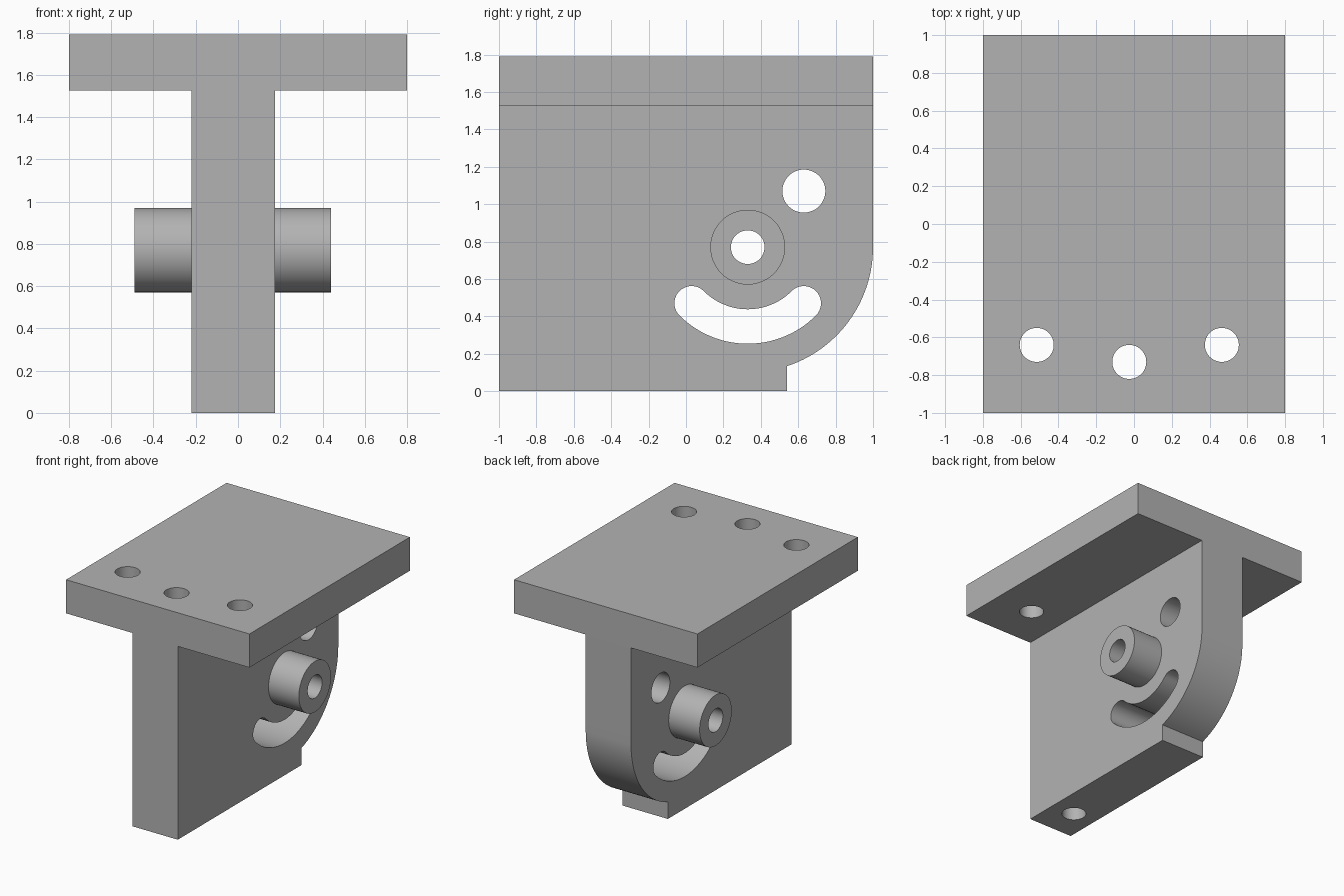
import bpy, bmesh
from math import sin, cos, radians
from mathutils import Vector

if "Cube" in bpy.data.objects:
    bpy.data.objects.remove(bpy.data.objects["Cube"], do_unlink=True)

grey = bpy.data.materials.new("plain grey")
grey.use_nodes = True
colour = (0.45, 0.45, 0.45, 1)
grey.diffuse_color = colour
grey.node_tree.nodes["Principled BSDF"].inputs["Base Color"].default_value = colour

PIVOT = (0.33, 0.77)          # shared centre (y, z) of boss, slot and corner
WEB = (-0.22, 0.175)          # web thickness in x
TOP, UNDER = 1.79, 1.525      # plate heights


def arc(centre, r, start, end, steps):
    angles = [radians(start + (end - start) * i / steps) for i in range(steps + 1)]
    return [(centre[0] + r * cos(a), centre[1] + r * sin(a)) for a in angles]


def circle(centre, r, steps=48):
    return arc(centre, r, 0, 360, steps)[:-1]


def prism(name, outline, axis, low, high):
    """Extrude a closed outline: (y, z) along x, or (x, y) along z."""
    bm = bmesh.new()
    place = (lambda a, b: (low, a, b)) if axis == "x" else (lambda a, b: (a, b, low))
    face = bm.faces.new([bm.verts.new(place(a, b)) for a, b in outline])
    moved = bmesh.ops.extrude_face_region(bm, geom=[face])["geom"]
    shift = Vector((high - low, 0, 0)) if axis == "x" else Vector((0, 0, high - low))
    bmesh.ops.translate(bm, vec=shift,
                        verts=[v for v in moved if isinstance(v, bmesh.types.BMVert)])
    bmesh.ops.recalc_face_normals(bm, faces=bm.faces)
    mesh = bpy.data.meshes.new(name)
    bm.to_mesh(mesh)
    bm.free()
    mesh.materials.append(grey)
    obj = bpy.data.objects.new(name, mesh)
    bpy.context.collection.objects.link(obj)
    return obj


def combine(body, tool, operation):
    bpy.context.view_layer.objects.active = body
    mod = body.modifiers.new(operation.lower(), "BOOLEAN")
    mod.operation, mod.solver, mod.object = operation, "EXACT", tool
    bpy.ops.object.modifier_apply(modifier=mod.name)
    bpy.data.objects.remove(tool, do_unlink=True)


# Upright web with a rounded rear corner and a small foot step
corner = arc(PIVOT, 0.67, 0, -71.73, 28)
step_y = corner[-1][0]
web_outline = [(-1, 0), (step_y, 0)] + corner[::-1] + [(1, TOP), (-1, TOP)]
bracket = prism("mounting_bracket", web_outline, "x", *WEB)

# Top plate and the boss through the web
plate = prism("top_plate", [(-0.8, -1), (0.8, -1), (0.8, 1), (-0.8, 1)], "z", UNDER, TOP)
combine(bracket, plate, "UNION")
boss = prism("pivot_boss", circle(PIVOT, 0.2), "x", -0.49, 0.44)
combine(bracket, boss, "UNION")

# Curved slot with round ends
mean, half = 0.424, 0.092
ends = [arc(PIVOT, mean, a, a, 1)[0] for a in (225, 315)]
slot_outline = (arc(PIVOT, mean + half, 225, 315, 28)
                + arc(ends[1], half, 315, 495, 20)[1:]
                + arc(PIVOT, mean - half, 315, 225, 28)[1:]
                + arc(ends[0], half, 45, 225, 20)[1:-1])

# Openings through the web: pivot bore, round window, slot
for outline in (circle(PIVOT, 0.09), circle((0.63, 1.07), 0.115), slot_outline):
    combine(bracket, prism("web_cutter", outline, "x", -1, 1), "DIFFERENCE")

# Bolt holes; the middle one runs down the whole web
for centre in ((-0.515, -0.64), (-0.025, -0.73), (0.465, -0.64)):
    combine(bracket, prism("bolt_cutter", circle(centre, 0.09), "z", -0.2, 2), "DIFFERENCE")

# Keep flats flat and round walls smooth
bpy.ops.object.select_all(action="DESELECT")
bracket.select_set(True)
bpy.context.view_layer.objects.active = bracket
bpy.ops.object.shade_smooth_by_angle(angle=radians(30))
